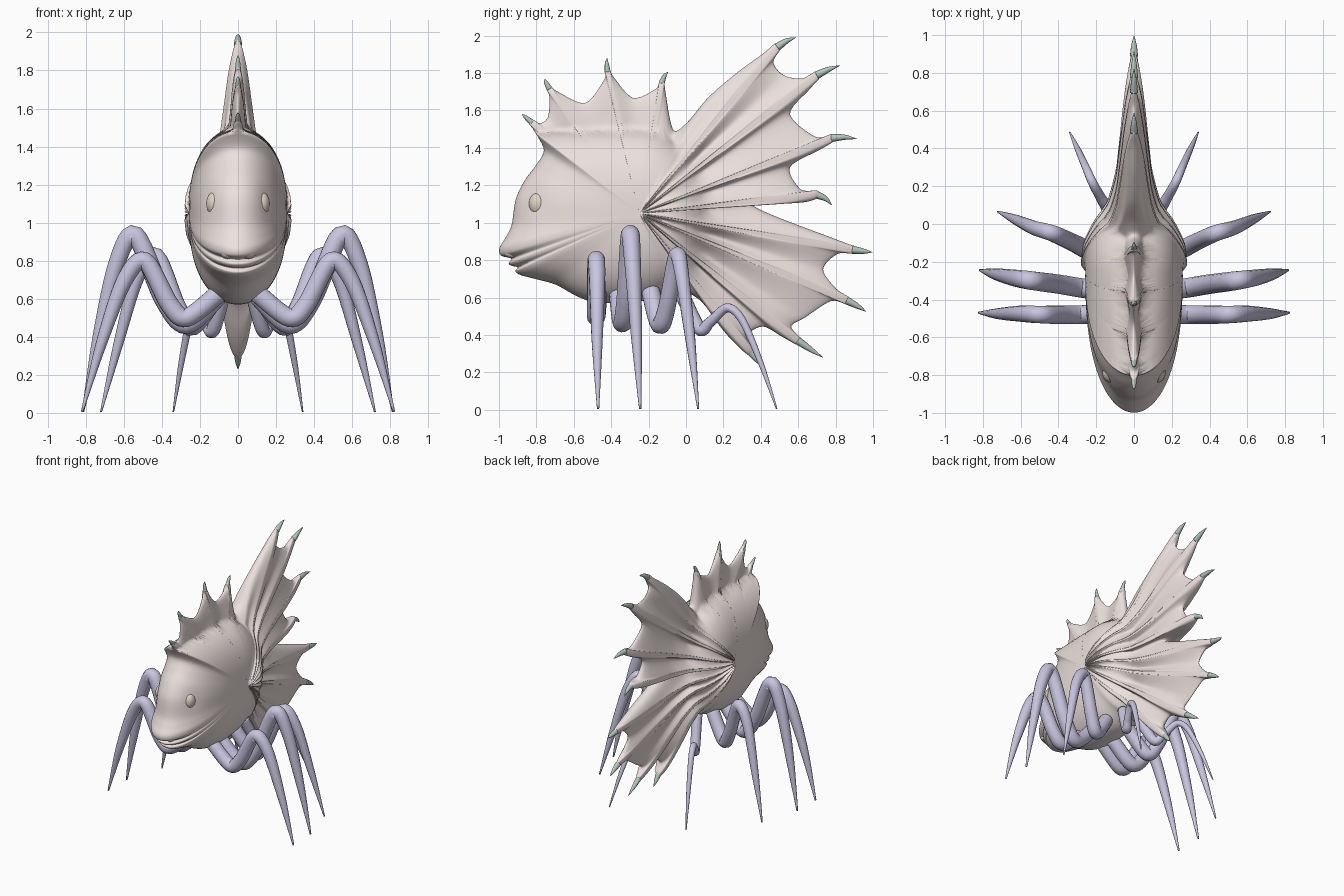
import bpy, bmesh, math
from mathutils import Vector

if "Cube" in bpy.data.objects:
    bpy.data.objects.remove(bpy.data.objects["Cube"])

def material(name, col):
    m = bpy.data.materials.new(name)
    m.diffuse_color = (*col, 1)
    m.use_nodes = True
    m.node_tree.nodes["Principled BSDF"].inputs["Base Color"].default_value = m.diffuse_color
    return m

SKIN = material("skin", (0.84, 0.75, 0.73))
LEG = material("leg", (0.58, 0.56, 0.74))
CLAW = material("claw", (0.45, 0.58, 0.50))
EYE = material("eye", (0.72, 0.67, 0.54))

def finish(bm, name, mat):
    bmesh.ops.recalc_face_normals(bm, faces=bm.faces)
    for f in bm.faces:
        f.smooth = True
    me = bpy.data.meshes.new(name)
    bm.to_mesh(me)
    bm.free()
    me.materials.append(mat)
    ob = bpy.data.objects.new(name, me)
    bpy.context.collection.objects.link(ob)
    return ob

def spline(pts, n, closed=False, k=0.45):
    """Cardinal spline through vectors of any size."""
    out, m = [], len(pts)
    for i in range(m if closed else m - 1):
        if closed:
            a, b, c, d = (pts[(i + j) % m] for j in (-1, 0, 1, 2))
        else:
            a, b, c, d = (pts[min(max(i + j, 0), m - 1)] for j in (-1, 0, 1, 2))
        for q in range(n):
            t = q / n
            out.append(b * (2*t**3 - 3*t*t + 1) + c * (3*t*t - 2*t**3)
                       + (c - a) * k * (t**3 - 2*t*t + t) + (d - b) * k * (t**3 - t*t))
    if not closed:
        out.append(pts[-1].copy())
    return out

def tube(name, pts, mat, sides=14, n=7):
    """Tapered tube through (x, y, z, radius) points."""
    path = spline([Vector(p) for p in pts], n)
    bm = bmesh.new()
    rings, u = [], None
    for i, p in enumerate(path):
        t = (path[min(i + 1, len(path) - 1)] - path[max(i - 1, 0)]).to_3d().normalized()
        u = t.orthogonal() if u is None else u - t * u.dot(t)
        u.normalize()
        v = t.cross(u)
        rings.append([bm.verts.new(p.to_3d() + (u * math.cos(a) + v * math.sin(a)) * max(p[3], 0.001))
                      for a in (2 * math.pi * j / sides for j in range(sides))])
    for r, s in zip(rings, rings[1:]):
        for j in range(sides):
            bm.faces.new((r[j], r[(j+1) % sides], s[(j+1) % sides], s[j]))
    bm.faces.new(rings[0])
    bm.faces.new(rings[-1])
    return finish(bm, name, mat)

def ball(name, c, r, mat):
    bm = bmesh.new()
    bmesh.ops.create_uvsphere(bm, u_segments=24, v_segments=14, radius=1)
    for v in bm.verts:
        v.co = Vector((v.co.x*r[0] + c[0], v.co.y*r[1] + c[1], v.co.z*r[2] + c[2]))
    return finish(bm, name, mat)

# Side silhouette: face and belly points, then fin tips and the notches between (y, z)
C = Vector((-0.25, 1.05))
FACE = [(-.76, 1.39), (-.80, 1.31), (-.86, 1.23), (-.91, 1.126), (-.932, .99), (-.965, .92), (-.997, .865),
        (-.99, .825), (-.935, .808), (-.948, .785), (-.935, .77), (-.90, .762), (-.912, .74), (-.885, .72),
        (-.81, .70), (-.70, .67), (-.59, .61), (-.50, .578), (-.35, .57), (-.19, .59), (-.05, .64),
        (.075, .585), (.19, .435)]
# each: claw base y, z, claw end y, z
TAIL = [(.353, .30, .41, .23), (.61, .36, .733, .279), (.872, .579, .963, .525), (.904, .853, .997, .842),
        (.706, 1.153, .78, 1.094), (.79, 1.458, .914, 1.448), (.71, 1.797, .823, 1.84), (.497, 1.95, .588, 1.99)]
TAIL_GAPS = [(.41, .445), (.636, .493), (.733, .75), (.364, 1.088), (.556, 1.297), (.556, 1.58), (.52, 1.79)]
CREST = [(-.128, 1.76, -.096, 1.805), (-.422, 1.82, -.422, 1.88), (-.738, 1.727, -.754, 1.77),
         (-.834, 1.544, -.877, 1.58)]
CREST_GAPS = [(-.283, 1.667), (-.54, 1.64), (-.738, 1.566)]

def fin(tips, gaps, w, depth):
    out = []
    for i, t in enumerate(tips):
        p = Vector(t[:2])
        d = (p - C).normalized()
        s = Vector((-d.y, d.x))
        for q in (p - d*depth - s*w*2, p - s*w, p + s*w, p - d*depth + s*w*2):
            out.append(Vector((q.x, q.y, 1)))
        if i < len(gaps):
            out.append(Vector((*gaps[i], 0)))
    return out

outline = [Vector((*p, .5)) for p in FACE]
outline += fin(TAIL, TAIL_GAPS, .018, .09)
outline += [Vector((.27, 1.80, .4)), Vector((.12, 1.67, .2)), Vector((.0, 1.53, 0)), Vector((-.07, 1.50, 0))]
outline += fin(CREST, CREST_GAPS, .013, .05)
rim = spline(outline, 6, closed=True)

FIN_W = [(0, .24), (.15, .23), (.25, .18), (.35, .145), (.45, .115), (.55, .092), (.75, .072),
         (.95, .056), (1.15, .036), (1.4, .015)]

def lookup(tab, x):
    for (a, va), (b, vb) in zip(tab, tab[1:]):
        if x <= b:
            return va + (vb - va) * (x - a) / (b - a)
    return tab[-1][1]

def half_width(p, s, R, rib):
    """Body thickness at silhouette fraction s: rounded trunk blended with ribbed fin."""
    d = p - C
    r = d.length
    th = math.atan2(d.y, d.x)
    a = .38 if math.cos(th) > 0 else 2
    b = .45 if d.y > 0 else (.5 if math.cos(th) > 0 else 2)
    rb = min(R, 1 / math.hypot(math.cos(th) / a, math.sin(th) / b))
    wb = .258 * math.sqrt(max(0, 1 - (r / rb) ** 2.5))
    k = min(max((abs(math.degrees(th)) - 60) / 18, 0), 1)
    wf = lookup(FIN_W, r) * (1 - .55 * k) * (.68 + .32 * rib) * math.sqrt(max(0, 1 - s ** 8))
    w = (wb ** 6 + wf ** 6) ** (1 / 6)
    socket = math.exp(-((p.x + .81) / .06) ** 2 - ((p.y - 1.11) / .08) ** 2)
    return w - .018 * socket * (1 - s)**.5

# Trunk, face, crest and tail as one skin
bm = bmesh.new()
N = 30
edge = [bm.verts.new((0, p.x, p.y)) for p in rim]
for side in (1, -1):
    prev = None
    hub = bm.verts.new((side * .258, C.x, C.y))
    for i in range(1, N + 1):
        s = math.sin(i / N * math.pi / 2)
        ring = edge
        if i < N:
            ring = []
            for q in rim:
                o = Vector((q.x, q.y))
                p = C.lerp(o, s)
                ring.append(bm.verts.new((side * half_width(p, s, (o - C).length, q.z), p.x, p.y)))
        for j in range(len(rim)):
            k = (j + 1) % len(rim)
            if prev:
                bm.faces.new((prev[j], prev[k], ring[k], ring[j]))
            else:
                bm.faces.new((hub, ring[k], ring[j]))
        prev = ring
finish(bm, "body_with_fins", SKIN)

# Claws on each fin tip, slightly bent
for group, r in ((TAIL, .022), (CREST, .016)):
    for i, (y, z, ey, ez) in enumerate(group):
        b, e = Vector((y, z)), Vector((ey, ez))
        d = (b - C).normalized()
        root, mid = b - d * .015, b.lerp(e, .4) + d * .008
        tube(("tail" if group is TAIL else "crest") + f"_claw_{i+1}",
             [(0, *root, r), (0, *mid, r * .65), (0, *e, .001)], CLAW, 10, 5)

# Legs: hip, sag, rise, knee, shin, foot
LEGS = [
    [(.10, -.47, .63, .05), (.27, -.48, .50, .05), (.36, -.48, .57, .05), (.49, -.48, .80, .047),
     (.60, -.475, .69, .043), (.72, -.475, .36, .029), (.82, -.47, .005, .006)],
    [(.10, -.36, .62, .052), (.27, -.34, .465, .052), (.39, -.32, .60, .052), (.54, -.30, .935, .05),
     (.64, -.285, .78, .044), (.735, -.265, .4, .03), (.815, -.245, .005, .006)],
    [(.10, -.19, .64, .05), (.24, -.14, .455, .05), (.32, -.10, .56, .047), (.43, -.05, .825, .044),
     (.53, -.02, .71, .038), (.63, .025, .36, .026), (.72, .065, .005, .005)],
    [(.07, -.04, .66, .04), (.13, .07, .435, .036), (.17, .13, .47, .028), (.22, .22, .545, .024),
     (.255, .30, .48, .021), (.30, .40, .25, .015), (.34, .485, .005, .004)]]
for i, pts in enumerate(LEGS):
    for side, word in ((1, "left"), (-1, "right")):
        tube(f"leg_{i+1}_{word}", [(p[0] * side, *p[1:]) for p in pts], LEG)

# Eyes and nostril wings
for side, word in ((1, "left"), (-1, "right")):
    ball(f"eye_{word}", (side * .125, -.79, 1.1), (.042, .05, .062), EYE)
    ball(f"nostril_{word}", (side * .055, -.935, .845), (.038, .04, .035), SKIN)
